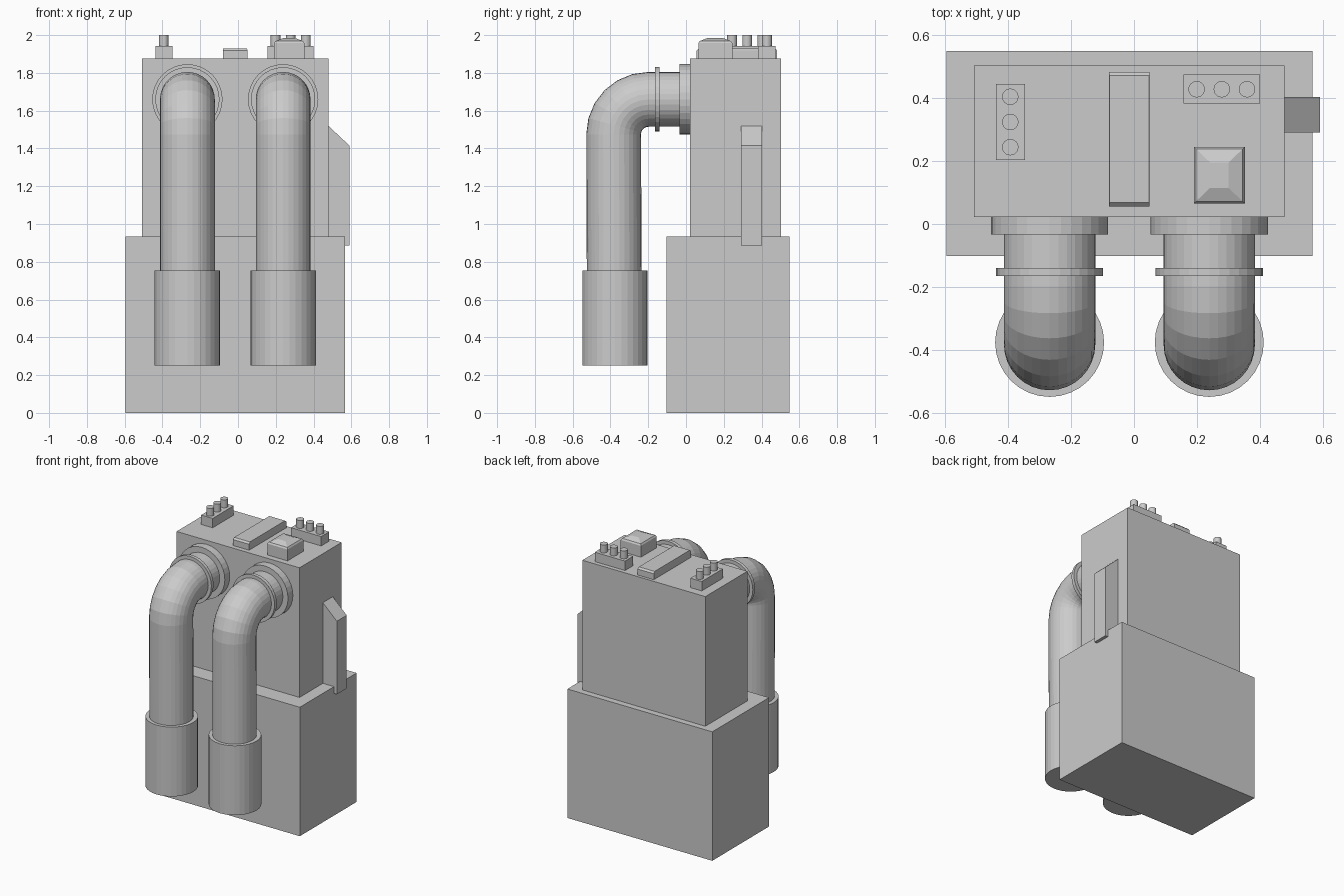
import bpy, bmesh
from math import sin, cos, pi
from mathutils import Vector

if "Cube" in bpy.data.objects:
    bpy.data.objects.remove(bpy.data.objects["Cube"])


def finish(name, bm):
    bmesh.ops.recalc_face_normals(bm, faces=bm.faces)
    mesh = bpy.data.meshes.new(name)
    bm.to_mesh(mesh)
    bm.free()
    obj = bpy.data.objects.new(name, mesh)
    bpy.context.collection.objects.link(obj)
    return obj


def loft(name, rings):
    """Closed solid through a list of equal-length point rings."""
    bm = bmesh.new()
    loops = [[bm.verts.new(p) for p in ring] for ring in rings]
    for a, b in zip(loops, loops[1:]):
        for i in range(len(a)):
            j = (i + 1) % len(a)
            bm.faces.new((a[i], a[j], b[j], b[i]))
    bm.faces.new(loops[0])
    bm.faces.new(loops[-1])
    return finish(name, bm)


def rect(x0, x1, y0, y1, z, dx=0, dy=0):
    x0, x1, y0, y1 = x0 + dx, x1 - dx, y0 + dy, y1 - dy
    return [(x0, y0, z), (x1, y0, z), (x1, y1, z), (x0, y1, z)]


def box(name, x0, x1, y0, y1, z0, z1):
    return loft(name, [rect(x0, x1, y0, y1, z0), rect(x0, x1, y0, y1, z1)])


def circle(center, direction, r, sides=32):
    """Ring around a direction lying in the yz plane."""
    c, u = Vector(center), Vector((1, 0, 0))
    v = Vector(direction).cross(u).normalized()
    return [c + r * (cos(2 * pi * i / sides) * u + sin(2 * pi * i / sides) * v)
            for i in range(sides)]


def cylinder(name, p0, p1, r, sides=32):
    d = Vector(p1) - Vector(p0)
    return loft(name, [circle(p0, d, r, sides), circle(p1, d, r, sides)])


# Stacked cabinets
box("lower_cabinet", -0.595, 0.567, -0.102, 0.549, 0, 0.935)
box("upper_cabinet", -0.508, 0.478, 0.022, 0.504, 0.935, 1.875)

# Sloped bracket on the right side
profile = [(0.47, 0.885), (0.59, 0.885), (0.59, 1.415), (0.478, 1.52), (0.47, 1.52)]
loft("side_bracket", [[(x, y, z) for x, z in profile] for y in (0.29, 0.403)])

# Two bent pipes with wall flange, clamp ring and lower sleeve
PIPE_Y, PIPE_Z, BEND = -0.383, 1.66, 0.185
for side, x in (("left", -0.268), ("right", 0.239)):
    rings = [circle((x, 0.01, PIPE_Z), (0, -1, 0), 0.145)]
    for i in range(7):
        a = i * pi / 12
        center = (x, PIPE_Y + BEND * (1 - sin(a)), PIPE_Z - BEND * (1 - cos(a)))
        rings.append(circle(center, (0, -cos(a), -sin(a)), 0.145))
    rings.append(circle((x, PIPE_Y + 0.003, 0.70), (0, 0, -1), 0.145))
    loft(side + "_pipe", rings)
    cylinder(side + "_wall_flange", (x, 0.03, PIPE_Z), (x, -0.034, PIPE_Z), 0.186)
    cylinder(side + "_clamp_ring", (x, -0.14, PIPE_Z), (x, -0.165, PIPE_Z), 0.17)
    cylinder(side + "_pipe_sleeve", (x, -0.376, 0.25), (x, -0.376, 0.753), 0.173)

# Knob blocks on top
box("left_knob_block", -0.438, -0.346, 0.204, 0.445, 1.87, 1.943)
box("right_knob_block", 0.157, 0.40, 0.382, 0.474, 1.87, 1.943)
for i in range(3):
    cylinder("left_knob", (-0.393, 0.244 + 0.08 * i, 1.94),
             (-0.393, 0.244 + 0.08 * i, 2.0), 0.026, 24)
    cylinder("right_knob", (0.199 + 0.08 * i, 0.428, 1.94),
             (0.199 + 0.08 * i, 0.428, 2.0), 0.026, 24)

# Long top bar with chamfered ends
bar = (-0.08, 0.05, 0.056, 0.483)
loft("top_bar", [rect(*bar, 1.87), rect(*bar, 1.918), rect(*bar, 1.93, 0.002, 0.012)])

# Small box with a tapered lid
lid = (0.19, 0.352, 0.065, 0.245)
loft("top_vent_box", [rect(*lid, 1.87), rect(*lid, 1.957),
                      rect(*lid, 1.968, 0.007, 0.007),
                      rect(*lid, 1.985, 0.052, 0.05)])
